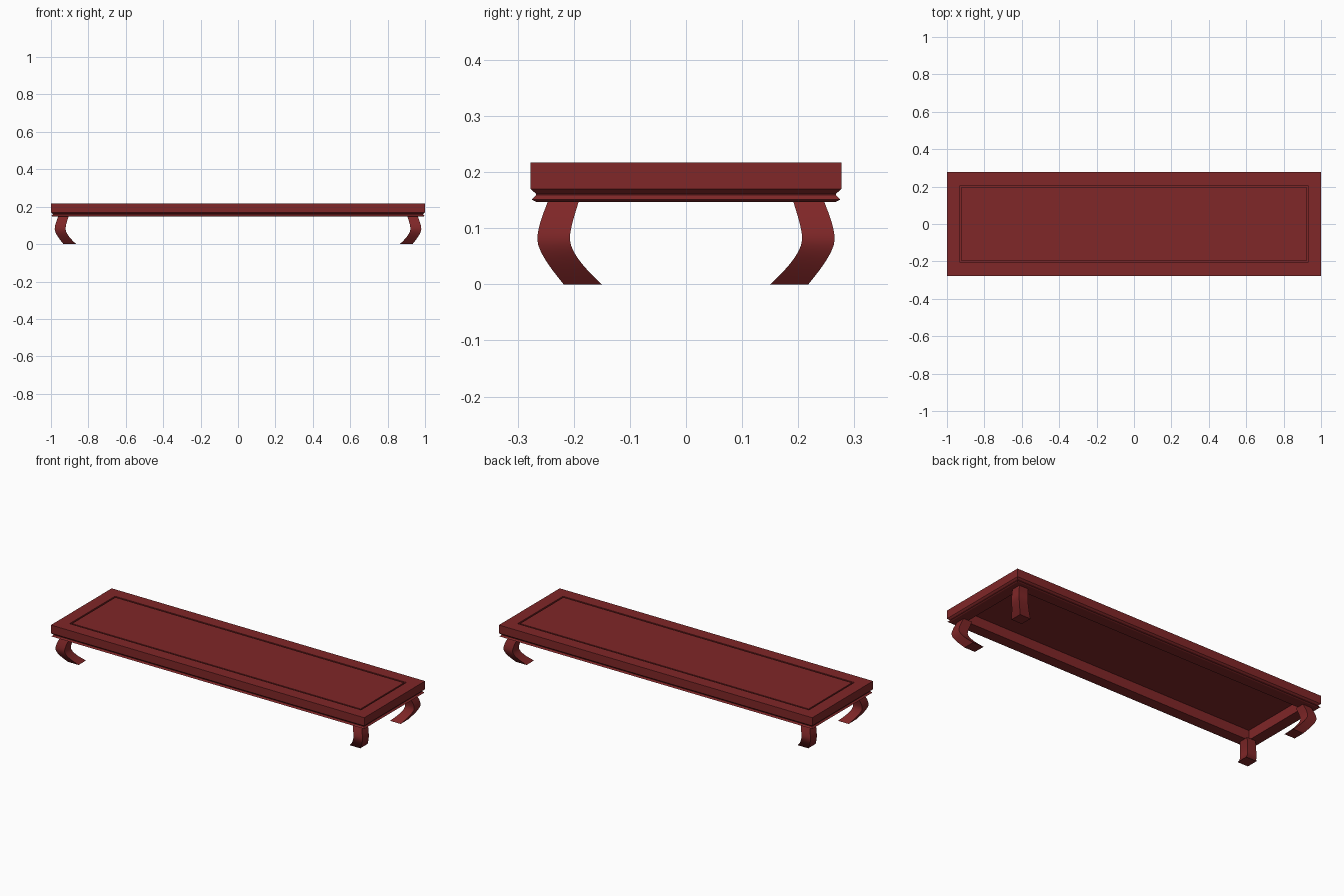
import bpy
import bmesh
from mathutils import geometry, Vector

cube = bpy.data.objects.get("Cube")
if cube:
    bpy.data.objects.remove(cube)

HALF_X, HALF_Y = 1.0, 0.277

lacquer = bpy.data.materials.new("dark red lacquer")
lacquer.use_nodes = True
colour = (0.215, 0.02, 0.021, 1)
lacquer.diffuse_color = colour
shader = lacquer.node_tree.nodes["Principled BSDF"]
shader.inputs["Base Color"].default_value = colour
shader.inputs["Roughness"].default_value = 0.6


def loft(name, rings, closed=False, smooth=False):
    """Bridge rectangles (x0, x1, y0, y1, z); join ends if closed, else cap them."""
    bm = bmesh.new()
    loops = [[bm.verts.new(p) for p in
              ((x0, y0, z), (x1, y0, z), (x1, y1, z), (x0, y1, z))]
             for x0, x1, y0, y1, z in rings]
    pairs = list(zip(loops, loops[1:]))
    if closed:
        pairs.append((loops[-1], loops[0]))
    else:
        bm.faces.new(loops[0])
        bm.faces.new(loops[-1])
    for a, b in pairs:
        for i in range(4):
            j = (i + 1) % 4
            bm.faces.new((a[i], a[j], b[j], b[i]))
    bmesh.ops.recalc_face_normals(bm, faces=bm.faces)
    mesh = bpy.data.meshes.new(name)
    bm.to_mesh(mesh)
    bm.free()
    mesh.materials.append(lacquer)
    obj = bpy.data.objects.new(name, mesh)
    bpy.context.collection.objects.link(obj)
    if smooth:
        bpy.ops.object.select_all(action='DESELECT')
        obj.select_set(True)
        bpy.context.view_layer.objects.active = obj
        bpy.ops.object.shade_smooth_by_angle(angle=0.6)
    return obj


def inset(d, z):
    x, y = HALF_X - d, HALF_Y - d
    return (-x, x, -y, y, z)


# Moulded frame: square edge, waist and flared lower lip
frame_profile = [(0, 0.217), (0, 0.17), (0.01, 0.161), (0.01, 0.159),
                 (0.002, 0.151), (0.01, 0.147), (0.07, 0.147), (0.07, 0.217)]
loft("table_frame", [inset(d, z) for d, z in frame_profile], closed=True)

# Inset panel with a narrow groove around it
panel_profile = [(0.07, 0.203), (0.07, 0.207), (0.079, 0.207), (0.079, 0.2165)]
loft("top_panel", [inset(d, z) for d, z in panel_profile])


# Cabriole legs: square section sweeping diagonally outwards, then inwards
def curve(points, handles, steps=8):
    """Two cubic pieces sharing a vertical tangent at the knee."""
    top, knee, foot = (Vector(p) for p in points)
    h = [Vector(p) for p in handles]
    a = geometry.interpolate_bezier(top, h[0], h[1], knee, steps)
    b = geometry.interpolate_bezier(knee, h[2], h[3], foot, steps)
    return a + b[1:]


outer = curve([(0.246, 0.148), (0.265, 0.08), (0.218, 0)],
              [(0.255, 0.125), (0.265, 0.1), (0.264, 0.06), (0.24, 0.027)])
inner = curve([(0.191, 0.148), (0.207, 0.08), (0.15, 0)],
              [(0.198, 0.125), (0.207, 0.1), (0.206, 0.055), (0.18, 0.027)])
SHIFT = 0.715

for side, sx in (("left", 1), ("right", -1)):
    for end, sy in (("front", -1), ("back", 1)):
        rings = [(sx * (i.x + SHIFT), sx * (o.x + SHIFT),
                  sy * i.x, sy * o.x, (i.y + o.y) / 2)
                 for i, o in zip(inner, outer)]
        loft(f"{end}_{side}_leg", rings, smooth=True)
